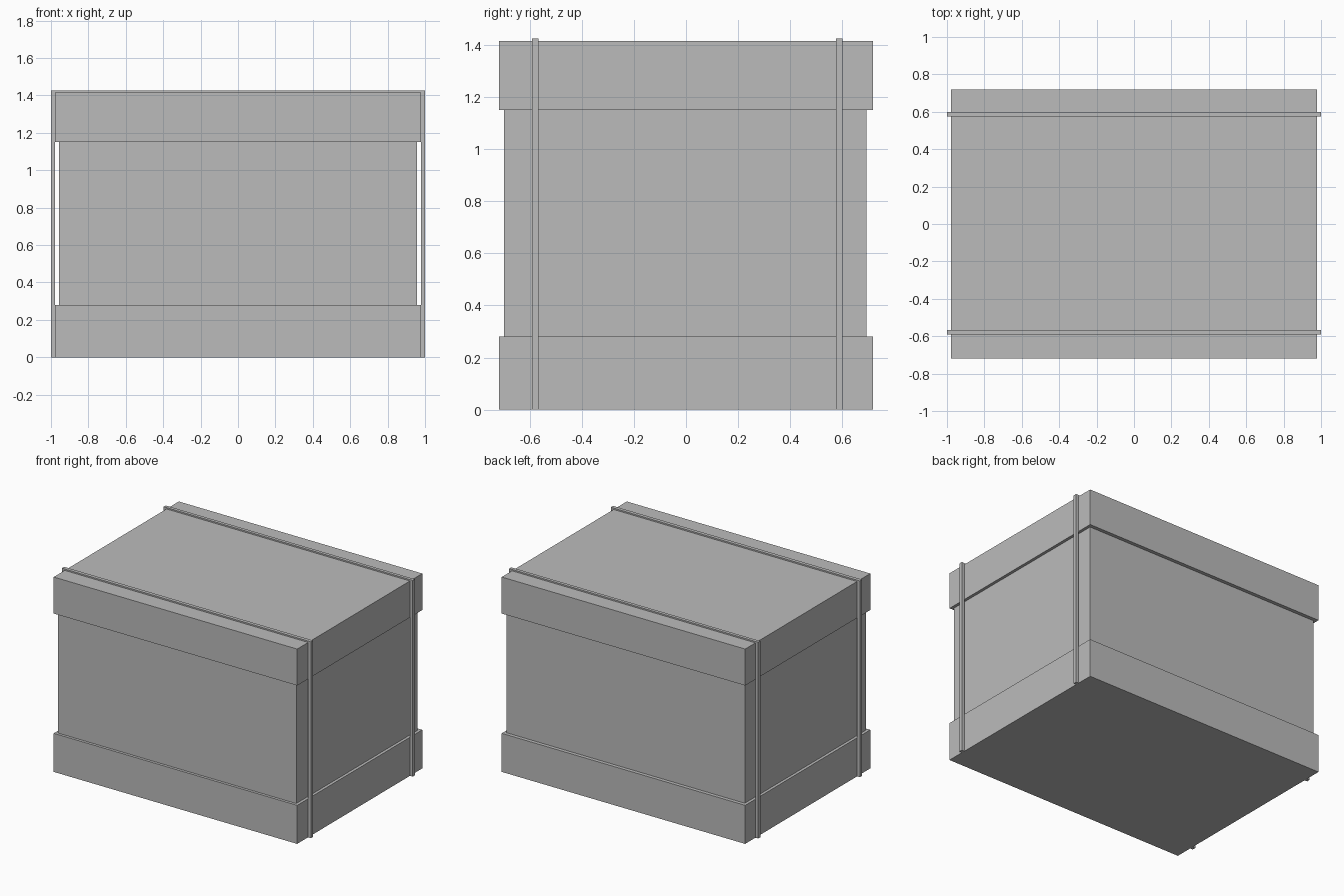
import bpy
import bmesh

cube = bpy.data.objects.get("Cube")
if cube:
    bpy.data.objects.remove(cube, do_unlink=True)

# Single plain grey for the whole crate
grey = bpy.data.materials.new("plain_grey")
grey.use_nodes = True
colour = (0.5, 0.5, 0.5, 1)
grey.diffuse_color = colour
grey.node_tree.nodes["Principled BSDF"].inputs["Base Color"].default_value = colour


def make_object(name, bm):
    bmesh.ops.recalc_face_normals(bm, faces=bm.faces)
    mesh = bpy.data.meshes.new(name)
    bm.to_mesh(mesh)
    bm.free()
    mesh.materials.append(grey)
    obj = bpy.data.objects.new(name, mesh)
    bpy.context.collection.objects.link(obj)
    return obj


def box(name, half_x, y0, y1, z0, z1):
    bm = bmesh.new()
    bmesh.ops.create_cube(bm, size=1)
    for v in bm.verts:
        v.co.x *= 2 * half_x
        v.co.y = y1 if v.co.y > 0 else y0
        v.co.z = z1 if v.co.z > 0 else z0
    return make_object(name, bm)


def strap(name, y0, y1):
    # Arch profile running up one side, over the lid and down the other
    outer, inner, top, under = 1.0, 0.978, 1.425, 1.412
    profile = [(-outer, 0), (-outer, top), (outer, top), (outer, 0),
               (inner, 0), (inner, under), (-inner, under), (-inner, 0)]
    bm = bmesh.new()
    face = bm.faces.new([bm.verts.new((x, y0, z)) for x, z in profile])
    result = bmesh.ops.extrude_face_region(bm, geom=[face], use_keep_orig=True)
    moved = [g for g in result["geom"] if isinstance(g, bmesh.types.BMVert)]
    bmesh.ops.translate(bm, vec=(0, y1 - y0, 0), verts=moved)
    return make_object(name, bm)


# Crate body between wider base and lid
box("base", 0.978, -0.718, 0.718, 0, 0.28)
box("body", 0.957, -0.698, 0.692, 0.28, 1.15)
box("lid", 0.978, -0.718, 0.718, 1.15, 1.415)

# Straps
strap("front_strap", -0.592, -0.566)
strap("back_strap", 0.576, 0.6)
